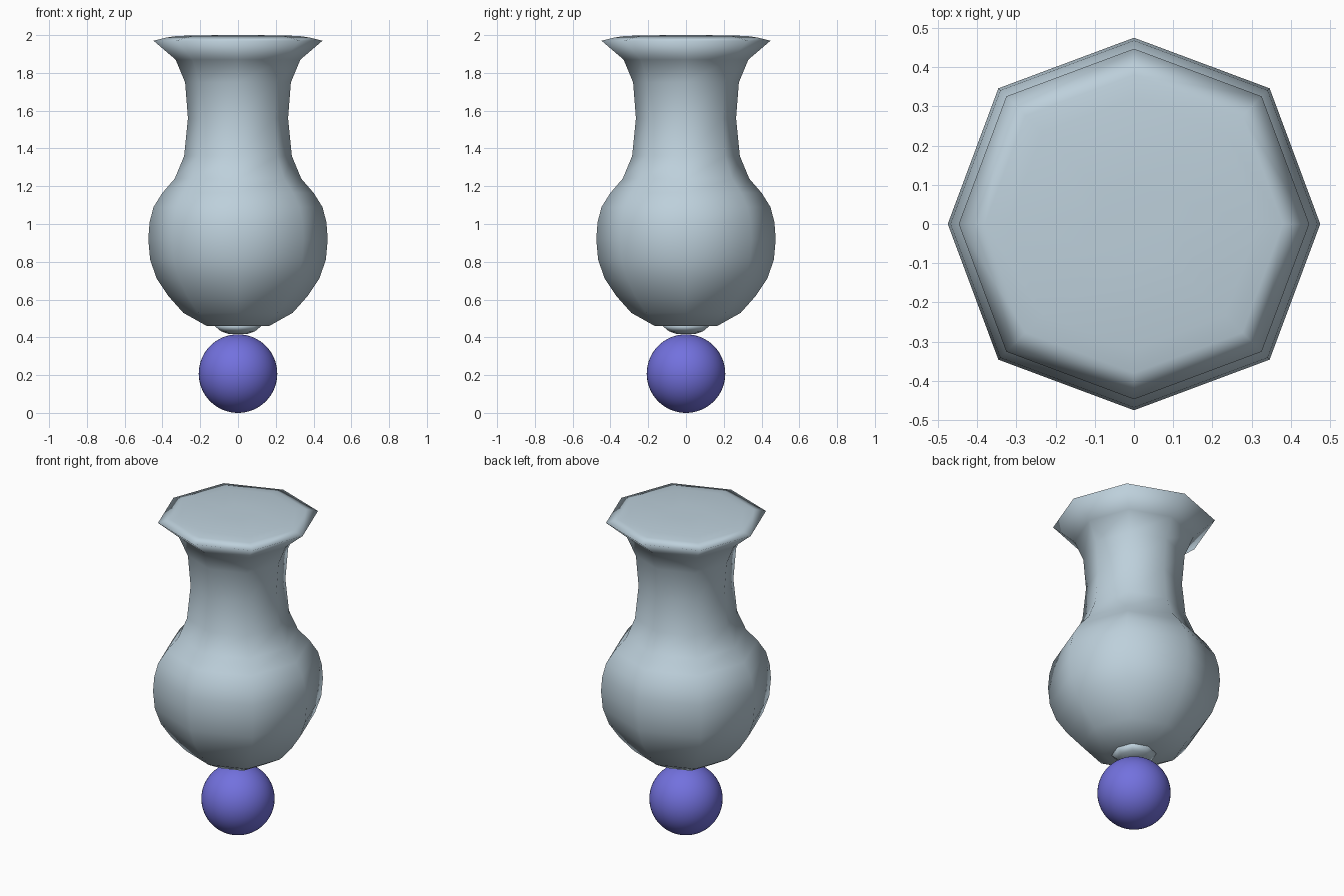
import bpy, bmesh, math

if "Cube" in bpy.data.objects:
    bpy.data.objects.remove(bpy.data.objects["Cube"])


def material(name, rgb):
    m = bpy.data.materials.new(name)
    m.diffuse_color = (*rgb, 1)
    m.use_nodes = True
    m.node_tree.nodes["Principled BSDF"].inputs["Base Color"].default_value = m.diffuse_color
    return m


def add_object(name, bm, mat):
    bmesh.ops.recalc_face_normals(bm, faces=bm.faces)
    for f in bm.faces:
        f.smooth = True
    mesh = bpy.data.meshes.new(name)
    bm.to_mesh(mesh)
    bm.free()
    mesh.materials.append(mat)
    ob = bpy.data.objects.new(name, mesh)
    bpy.context.collection.objects.link(ob)
    return ob


def lathe(name, profile, mat, sides=8, diagonal=1.03):
    """Eight-sided lathe whose diagonal corners sit slightly further out."""
    bm = bmesh.new()
    rings = []
    for r, z in profile:
        ring = []
        for i in range(sides):
            a = 2 * math.pi * i / sides
            k = r * (diagonal if i % 2 else 1)
            ring.append(bm.verts.new((k * math.cos(a), k * math.sin(a), z)))
        rings.append(ring)
    for low, high in zip(rings, rings[1:]):
        for i in range(sides):
            j = (i + 1) % sides
            bm.faces.new((low[i], low[j], high[j], high[i]))
    bm.faces.new(rings[0][::-1])
    bm.faces.new(rings[-1])
    return add_object(name, bm, mat)


glass = material("pale blue grey", (0.51, 0.63, 0.71))
violet = material("violet blue", (0.17, 0.165, 0.73))

# Vase: round belly, waisted neck, flared rim with a closed top
lathe("vase", [
    (0.165, 0.46), (0.29, 0.53), (0.37, 0.62), (0.43, 0.71), (0.465, 0.81),
    (0.475, 0.92), (0.468, 1.01), (0.447, 1.09), (0.40, 1.165), (0.335, 1.24),
    (0.285, 1.36), (0.265, 1.56), (0.28, 1.75), (0.33, 1.87),
    (0.447, 1.97), (0.38, 1.987), (0.32, 1.996), (0.1, 2.0),
], glass)

# Small nub joining the belly to the ball
lathe("bottom_nub", [(0.05, 0.418), (0.09, 0.432), (0.13, 0.465)], glass)

# Ball foot
bm = bmesh.new()
bmesh.ops.create_uvsphere(bm, u_segments=48, v_segments=32, radius=0.208)
bmesh.ops.translate(bm, verts=bm.verts, vec=(0, 0, 0.208))
add_object("ball_foot", bm, violet)
